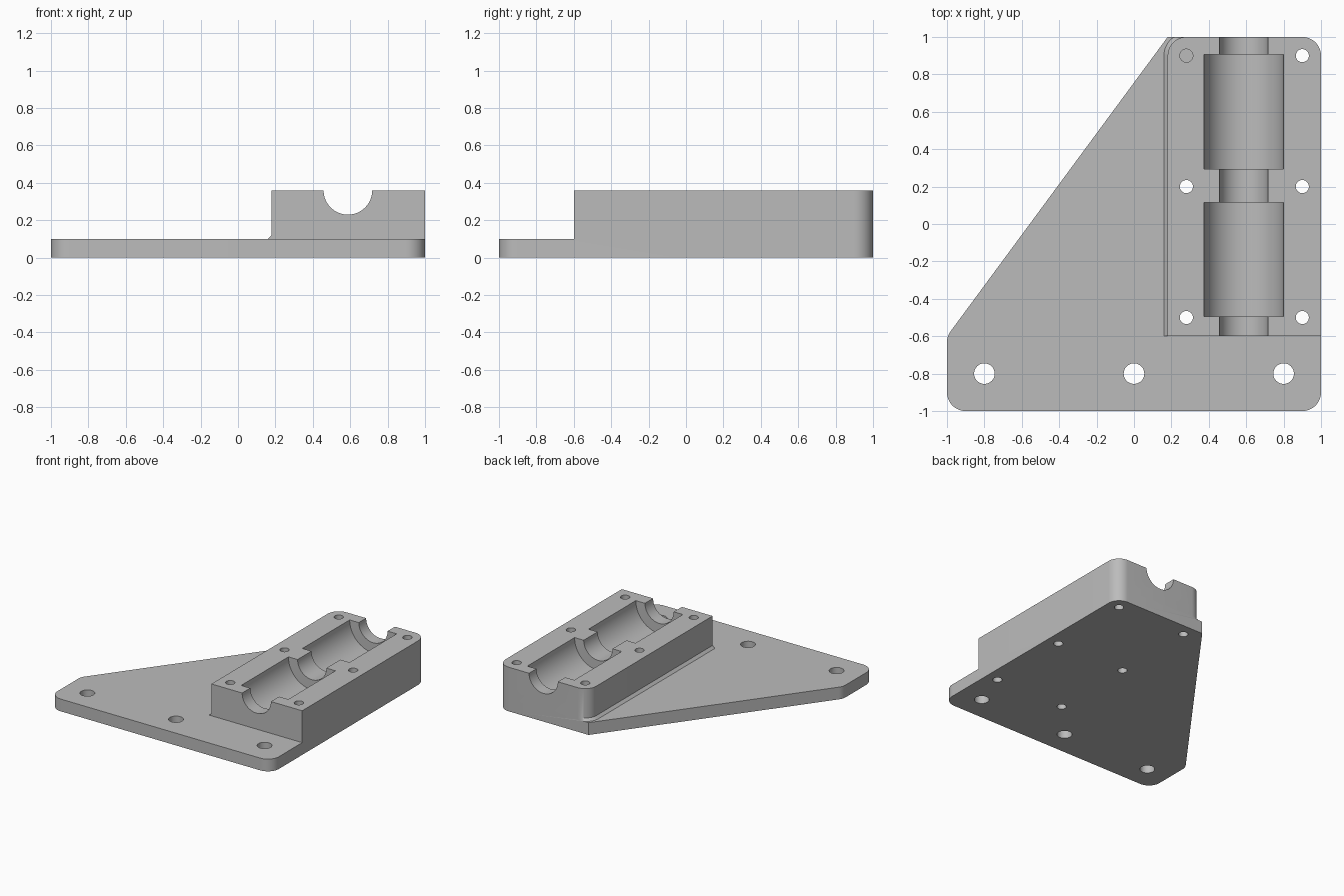
import bpy, bmesh, math
from mathutils import Vector

if "Cube" in bpy.data.objects:
    bpy.data.objects.remove(bpy.data.objects["Cube"])

grey = bpy.data.materials.new("plain grey")
grey.use_nodes = True
grey.diffuse_color = (0.5, 0.5, 0.5, 1)
grey.node_tree.nodes["Principled BSDF"].inputs["Base Color"].default_value = grey.diffuse_color


def outline(corners, steps=12):
    """Counter-clockwise outline from (x, y, fillet radius) corners."""
    pts = []
    for i, (x, y, r) in enumerate(corners):
        p = Vector((x, y))
        if not r:
            pts.append(p)
            continue
        a = (Vector(corners[i - 1][:2]) - p).normalized()
        b = (Vector(corners[(i + 1) % len(corners)][:2]) - p).normalized()
        half = a.angle(b) / 2
        centre = p + (a + b).normalized() * r / math.sin(half)
        start = p + a * r / math.tan(half) - centre
        turn = math.pi - 2 * half
        for k in range(steps + 1):
            t = turn * k / steps
            c, s = math.cos(t), math.sin(t)
            pts.append(centre + Vector((start.x * c - start.y * s, start.x * s + start.y * c)))
    return pts


def loft(name, layers):
    """Closed solid through (outline, height) layers."""
    bm = bmesh.new()
    rings = [[bm.verts.new((p.x, p.y, z)) for p in pts] for pts, z in layers]
    n = len(rings[0])
    bm.faces.new(rings[0][::-1])
    bm.faces.new(rings[-1])
    for low, high in zip(rings, rings[1:]):
        for i in range(n):
            j = (i + 1) % n
            bm.faces.new((low[i], low[j], high[j], high[i]))
    bmesh.ops.recalc_face_normals(bm, faces=bm.faces)
    mesh = bpy.data.meshes.new(name)
    bm.to_mesh(mesh)
    bm.free()
    obj = bpy.data.objects.new(name, mesh)
    bpy.context.collection.objects.link(obj)
    mesh.materials.append(grey)
    return obj


def combine(target, tool, operation):
    bpy.context.view_layer.objects.active = target
    mod = target.modifiers.new(operation, "BOOLEAN")
    mod.operation, mod.solver, mod.object = operation, "EXACT", tool
    bpy.ops.object.modifier_apply(modifier=mod.name)
    bpy.data.objects.remove(tool)


def cut_cylinder(target, radius, start, end, sides=48):
    a, b = Vector(start), Vector(end)
    bpy.ops.mesh.primitive_cylinder_add(
        vertices=sides, radius=radius, depth=(b - a).length, location=(a + b) / 2,
        rotation=(b - a).to_track_quat("Z", "Y").to_euler())
    tool = bpy.context.object
    tool.hide_render = True
    tool.data.materials.append(grey)
    combine(target, tool, "DIFFERENCE")


# Base plate with the slanted side
plate_top, block_top = 0.1, 0.36
plate = outline([(-1, -1, 0.1), (1, -1, 0.1), (1, 1, 0.1), (0.18, 1, 0), (-1, -0.6, 0.1)])
bracket = loft("bearing_bracket", [(plate, 0), (plate, plate_top)])

# Bearing block with a small chamfered foot on its inner side
block = outline([(0.18, -0.6, 0), (1, -0.6, 0), (1, 1, 0.1), (0.18, 1, 0.1)])
centre = Vector((0.28, 0.9))
foot = []
for p in block:
    q = p.copy()
    if p.x < 0.2 and p.y < centre.y:
        q.x -= 0.02
    elif p.x < centre.x - 0.001:
        q = centre + (p - centre) * 1.2
        q.y = min(q.y, 1)
    foot.append(q)
combine(bracket, loft("block", [(foot, plate_top), (block, 0.12), (block, block_top)]), "UNION")

# Shaft channel and two bearing pockets
axis = 0.5875
cut_cylinder(bracket, 0.13, (axis, -1.2, block_top), (axis, 1.2, block_top), 64)
for y in (-0.19, 0.6):
    cut_cylinder(bracket, 0.2125, (axis, y - 0.305, block_top), (axis, y + 0.305, block_top), 64)

# Bolt holes; the inner back one is closed by a thin web
for x in (0.28, 0.9):
    for y in (-0.5, 0.2, 0.9):
        if x < 0.5 and y > 0.5:
            cut_cylinder(bracket, 0.035, (x, y, -0.1), (x, y, 0.3))
            cut_cylinder(bracket, 0.035, (x, y, 0.32), (x, y, 0.5))
        else:
            cut_cylinder(bracket, 0.035, (x, y, -0.1), (x, y, 0.5))
for x in (-0.8, 0, 0.8):
    cut_cylinder(bracket, 0.055, (x, -0.8, -0.1), (x, -0.8, 0.3))

# Smooth the curved walls, keep the edges sharp
bpy.ops.object.select_all(action="DESELECT")
bracket.select_set(True)
bpy.context.view_layer.objects.active = bracket
bpy.ops.object.shade_smooth_by_angle(angle=math.radians(30))
